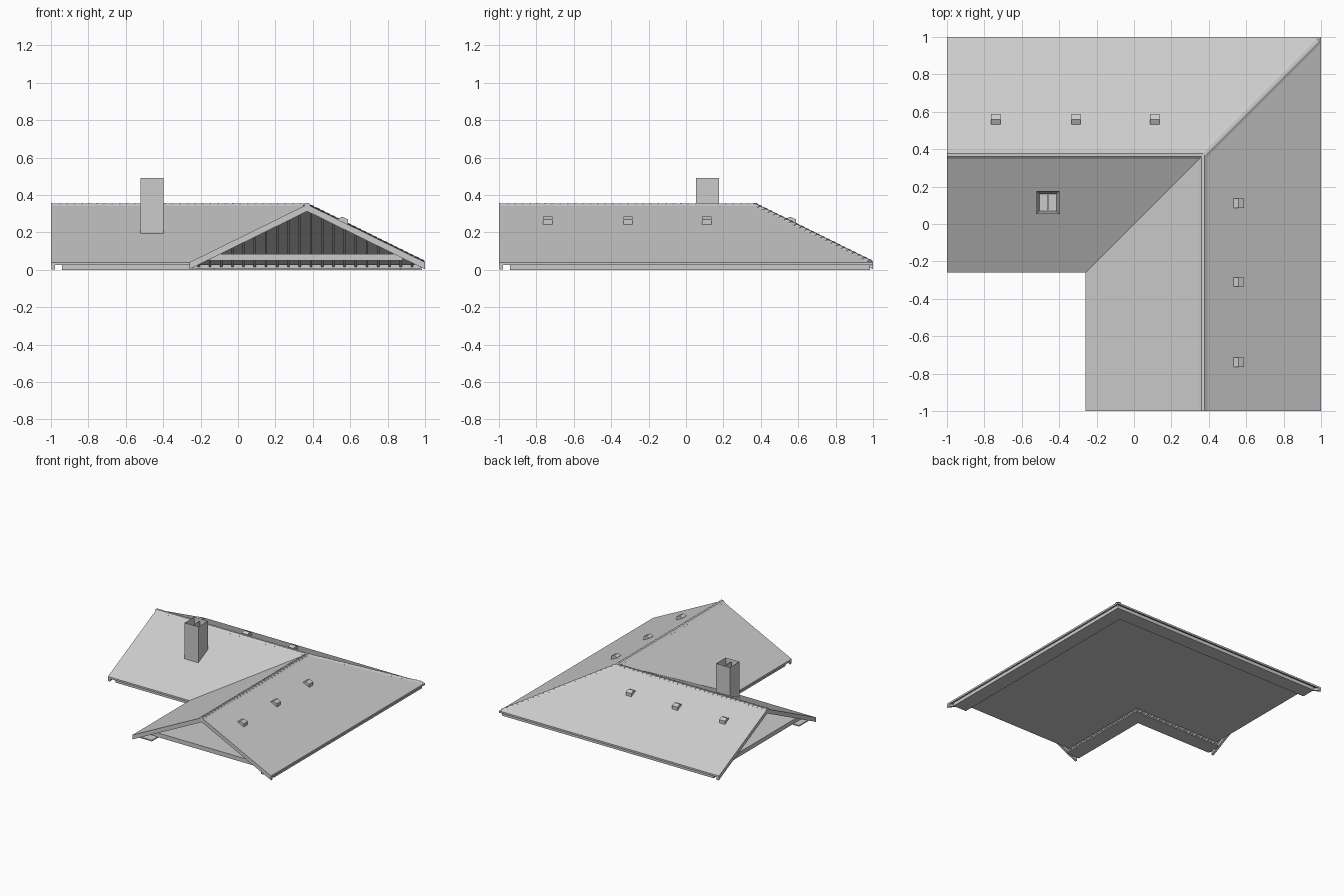
import bpy, bmesh
from mathutils import Vector

if "Cube" in bpy.data.objects:
    bpy.data.objects.remove(bpy.data.objects["Cube"])

grey = bpy.data.materials.new("light grey")
grey.use_nodes = True
grey.diffuse_color = (0.6, 0.6, 0.6, 1)
grey.node_tree.nodes["Principled BSDF"].inputs["Base Color"].default_value = (0.6, 0.6, 0.6, 1)

# Shared roof dimensions: both wings mirror across the line x = y
RIDGE, OUTER, INNER, GABLE = 0.37, 1.0, -0.26, -1.0
TOP, SLOPE, SHEET = 0.35, 0.492, 0.015


def roof_z(t):
    return TOP - SLOPE * abs(t - RIDGE)


def finish(name, bm):
    bmesh.ops.recalc_face_normals(bm, faces=bm.faces)
    mesh = bpy.data.meshes.new(name)
    bm.to_mesh(mesh)
    bm.free()
    mesh.materials.append(grey)
    obj = bpy.data.objects.new(name, mesh)
    bpy.context.collection.objects.link(obj)
    return obj


def loft(bm, start, end):
    """Closed solid between two matching rings of points."""
    a = [bm.verts.new(p) for p in start]
    b = [bm.verts.new(p) for p in end]
    n = len(a)
    bm.faces.new(a)
    bm.faces.new(b[::-1])
    for i in range(n):
        bm.faces.new((a[i], b[i], b[(i + 1) % n], a[(i + 1) % n]))


def both_wings(bm, profile, u0, u1):
    """Extrude an across-the-wing profile along x, and again along y."""
    loft(bm, [(u0, t, z) for t, z in profile], [(u1, t, z) for t, z in profile])
    loft(bm, [(t, u0, z) for t, z in profile], [(t, u1, z) for t, z in profile])


def slab(bm, outline, z0, z1):
    loft(bm, [(x, y, z0) for x, y in outline], [(x, y, z1) for x, y in outline])


def l_shape(end, inner, outer):
    return [(end, outer), (outer, outer), (outer, end),
            (inner, end), (inner, inner), (end, inner)]


def sloped_bar(bm, u, width, t0, t1, depth):
    """Bar hanging under the roof sheet from t0 to t1."""
    prof = [(t0, roof_z(t0) - SHEET), (t1, roof_z(t1) - SHEET),
            (t1, roof_z(t1) - SHEET - depth), (t0, roof_z(t0) - SHEET - depth)]
    both_wings(bm, prof, u - width / 2, u + width / 2)


# Roof sheet: two slopes per wing, meeting at a hip and a valley
bm = bmesh.new()
hi, lo = TOP, roof_z(OUTER)
mid = bm.verts.new((RIDGE, RIDGE, hi))
hip = bm.verts.new((OUTER, OUTER, lo))
valley = bm.verts.new((INNER, INNER, lo))
for swap in (False, True):
    def vert(u, t, z):
        return bm.verts.new((t, u, z) if swap else (u, t, z))
    end = vert(GABLE, RIDGE, hi)
    bm.faces.new((vert(GABLE, OUTER, lo), end, mid, hip))
    bm.faces.new((end, vert(GABLE, INNER, lo), valley, mid))
bmesh.ops.remove_doubles(bm, verts=bm.verts, dist=0.0001)
bmesh.ops.recalc_face_normals(bm, faces=bm.faces)
under = bmesh.ops.extrude_face_region(bm, geom=bm.faces[:], use_keep_orig=True)
bmesh.ops.translate(bm, vec=(0, 0, -SHEET),
                    verts=[g for g in under["geom"] if isinstance(g, bmesh.types.BMVert)])
finish("roof_sheet", bm)

# Rafters, shortened where they meet the hip or the valley
bm = bmesh.new()
for i in range(32):
    u = -0.93 + 0.06 * i
    sloped_bar(bm, u, 0.012, max(RIDGE, u), 0.975, 0.022)
    if u < RIDGE - 0.02:
        sloped_bar(bm, u, 0.012, RIDGE, max(INNER + 0.025, u), 0.022)
finish("rafters", bm)

# Barge boards on the two open gables
bm = bmesh.new()
for t in (OUTER, INNER):
    sloped_bar(bm, GABLE + 0.012, 0.02, RIDGE, t, 0.022)
finish("barge_boards", bm)

# Ceiling slab inside the attic
bm = bmesh.new()
slab(bm, l_shape(-0.94, -0.15, 0.88), 0.05, 0.085)
finish("ceiling", bm)

# Soffit and fascia boards along the outer and inner eaves
for name, thick, z0, z1 in (("soffits", 0.12, 0, 0.01), ("fascias", 0.01, 0.01, 0.028)):
    bm = bmesh.new()
    for edge, inward in ((0.985, -1), (-0.245, 1)):
        a, b = edge, edge + inward * thick
        slab(bm, [(-0.94, a), (a, a), (a, -0.94), (b, -0.94), (b, b), (-0.94, b)], z0, z1)
    finish(name, bm)


# Overlapping cap tiles on ridges and hip
def cap_run(bm, p, q, count, drop):
    p, q = Vector(p), Vector(q)
    step = (q - p) / count
    side = Vector((step.y, -step.x, 0)).normalized()

    def ring(c, lift):
        prof = ((-0.022, -drop), (-0.008, 0.003), (0.008, 0.003), (0.022, -drop))
        return [c + side * s + Vector((0, 0, z + lift)) for s, z in prof]
    for i in range(count):
        loft(bm, ring(p + step * i, 0), ring(p + step * (i + 1), 0.004))


bm = bmesh.new()
corner = (RIDGE, RIDGE, TOP)
cap_run(bm, corner, (GABLE, RIDGE, TOP), 34, 0.009)
cap_run(bm, corner, (RIDGE, GABLE, TOP), 34, 0.009)
cap_run(bm, corner, (0.985, 0.985, roof_z(0.985)), 22, 0.006)
finish("ridge_caps", bm)

# Roof vents on the two outer slopes
bm = bmesh.new()
for u in (-0.74, -0.31, 0.11):
    both_wings(bm, [(0.532, 0.255), (0.532, 0.272), (0.558, 0.284),
                    (0.588, 0.27), (0.588, 0.23)], u - 0.025, u + 0.025)
finish("roof_vents", bm)

# Chimney with a recessed flue split by a thin wall
bm = bmesh.new()
bmesh.ops.create_cube(bm, size=1)
for v in bm.verts:
    v.co = Vector((-0.46 + v.co.x * 0.124, 0.115 + v.co.y * 0.124, 0.29 + v.co.z * 0.4))
top = max(bm.faces, key=lambda f: f.calc_center_median().z)
bmesh.ops.inset_region(bm, faces=[top], thickness=0.022)
bmesh.ops.translate(bm, verts=top.verts, vec=(0, 0, -0.2))
finish("chimney", bm)
bm = bmesh.new()
slab(bm, [(-0.464, 0.075), (-0.456, 0.075), (-0.456, 0.155), (-0.464, 0.155)], 0.28, 0.48)
finish("flue_divider", bm)
